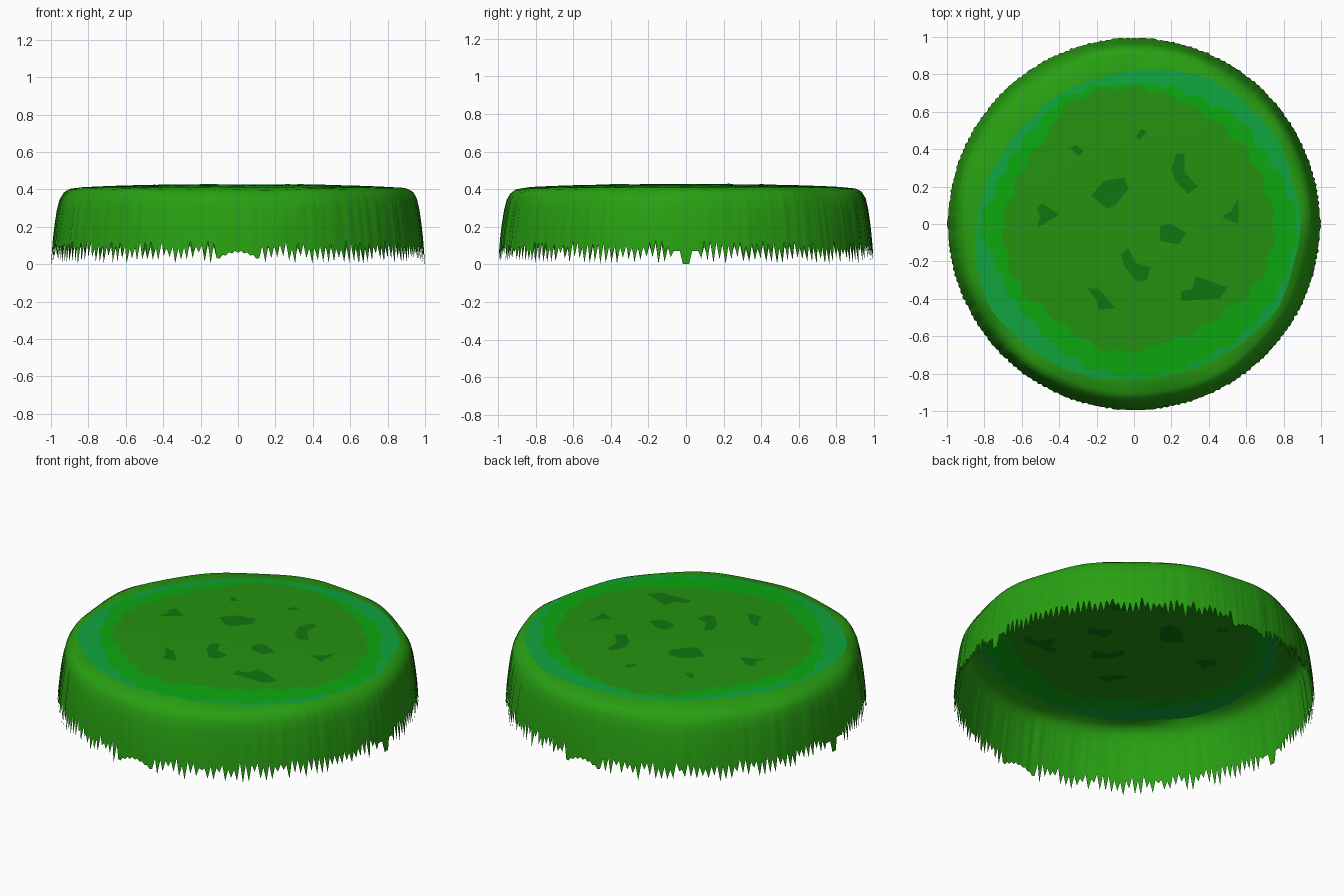
import bpy, bmesh, math, random

if "Cube" in bpy.data.objects:
    bpy.data.objects.remove(bpy.data.objects["Cube"])
random.seed(7)
N = 384  # segments around; two per blade of grass


def lin(c):
    c /= 255
    return c / 12.92 if c <= 0.04045 else ((c + 0.055) / 1.055) ** 2.4


def material(name, r, g, b):
    m = bpy.data.materials.new(name)
    m.diffuse_color = (lin(r), lin(g), lin(b), 1)
    m.use_nodes = True
    m.node_tree.nodes["Principled BSDF"].inputs["Base Color"].default_value = m.diffuse_color
    return m


def around(table, i, scallop=0.0, lobes=24):
    """Smoothly interpolated radius at segment i, with leafy scallops."""
    f = i / N * len(table)
    k = int(f)
    t = f - k
    t = t * t * (3 - 2 * t)
    r = table[k % len(table)] * (1 - t) + table[(k + 1) % len(table)] * t
    return r + scallop * (abs(math.sin(lobes / 2 * i / N * math.tau)) - 0.6)


def top_z(r):
    return 0.427 - 0.017 * (r / 0.86) ** 3


def band(name, rings, mat, cap=False):
    """Sheet joining rings of (radius, z) lists, inner to outer."""
    bm = bmesh.new()
    vs = []
    for ring in rings:
        vs.append([bm.verts.new((r * math.cos(i / N * math.tau), r * math.sin(i / N * math.tau), z))
                   for i, (r, z) in enumerate(ring)])
    for a, b in zip(vs, vs[1:]):
        for i in range(N):
            j = (i + 1) % N
            bm.faces.new((a[i], b[i], b[j], a[j]))
    if cap:
        c = bm.verts.new((0, 0, top_z(0)))
        for i in range(N):
            bm.faces.new((c, vs[0][i], vs[0][(i + 1) % N]))
    finish(name, bm, mat)


def finish(name, bm, mat):
    me = bpy.data.meshes.new(name)
    bm.to_mesh(me)
    bm.free()
    me.materials.append(mat)
    for p in me.polygons:
        p.use_smooth = True
    bpy.context.collection.objects.link(bpy.data.objects.new(name, me))


grass = material("grass", 40, 160, 18)
turf = material("turf", 36, 146, 16)
bright = material("bright_grass", 12, 168, 16)
teal = material("teal_grass", 16, 165, 62)
dark = material("dark_grass", 16, 118, 16)

# Radii of the colour borders, every 15 degrees from +x
inner = [.75, .73, .72, .70, .70, .71, .73, .74, .73, .66, .66, .67,
         .70, .70, .70, .66, .66, .69, .68, .65, .66, .67, .72, .75]
middle = [.87, .83, .79, .79, .76, .76, .74, .76, .77, .74, .74, .76,
          .82, .77, .76, .75, .78, .80, .82, .82, .81, .83, .84, .86]
outer = [.89, .88, .89, .88, .88, .85, .82, .80, .80, .79, .80, .82,
         .84, .87, .89, .87, .86, .85, .83, .83, .84, .86, .89, .88]
rin = [around(inner, i, 0.03, 26) for i in range(N)]
rmid = [max(around(middle, i, 0.03, 32), rin[i] + 0.01) for i in range(N)]
rout = [max(around(outer, i), rmid[i] + 0.003) for i in range(N)]


def on_top(radii):
    return [(r, top_z(r)) for r in radii]


# Flat top: turf centre, bright ring, teal ring
band("turf_top", [on_top([r * s for r in rin]) for s in (.3, .6, .85, 1)], turf, cap=True)
band("bright_ring", [on_top(rin), on_top(rmid)], bright)
band("teal_ring", [on_top(rmid), on_top(rout)], teal)

# Hanging skirt: rounded shoulder, ruffled wall and ragged blade tips
hem = []
for i in range(N):
    deg = (i / N * 360) % 180
    tip = random.uniform(0.005, 0.05) if random.random() < .6 else random.uniform(0.03, 0.08)
    z = tip if i % 2 else random.uniform(0.085, 0.13)
    d = abs(deg - 90)
    if d < 7:                      # broad tuft at front and back
        z = 0.02 + 0.045 * math.cos(d / 7 * math.pi / 2) + (0.012 if i % 2 else 0)
    d = min(deg, 180 - deg)
    if d < 4:                      # gap with a tab at the sides
        z = 0.005 if d < 1 else 0.075
    hem.append(z)

wobble = [0.006 * math.sin(5 * a) + 0.005 * math.sin(11 * a + 1)
          for a in (i / N * math.tau for i in range(N))]
ruffle = [random.uniform(-0.0035, 0.002) for _ in range(N)]
rings = [on_top(rout)]
for r, z, w, u in ((.905, .400, .5, 0), (.935, .380, 1, .2), (.955, .345, 1, .5),
                   (.968, .29, .7, 1), (.980, .21, .3, 1), (.988, .14, 0, 1)):
    rings.append([(r + u * ruffle[i] + w * 0.3 * wobble[i], z + w * wobble[i]) for i in range(N)])
rings.append([(min(1, 1.0 - 0.08 * hem[i] + ruffle[i] * .5), hem[i]) for i in range(N)])
rings[-1] = [(r, max(0, z - 0.004)) for r, z in rings[-1]]
band("grass_skirt", rings, grass)

# Dark patches scattered over the turf
patches = [
    [(-.34, .41), (-.31, .42), (-.27, .39), (-.30, .36)],
    [(.01, .47), (.04, .51), (.07, .49), (.03, .45)],
    [(.20, .30), (.23, .38), (.27, .37), (.27, .28), (.34, .20), (.29, .16), (.22, .23)],
    [(-.23, .15), (-.16, .23), (-.05, .25), (-.03, .19), (-.10, .10), (-.14, .08)],
    [(-.52, .08), (-.49, .11), (-.40, .05), (-.45, .02), (-.52, -.02), (-.50, .04)],
    [(.47, .04), (.52, .07), (.56, .14), (.56, .00), (.51, .02)],
    [(.14, -.01), (.20, .00), (.19, -.04), (.28, -.05), (.24, -.11), (.14, -.09)],
    [(-.07, -.16), (-.03, -.13), (.01, -.21), (.09, -.23), (.07, -.30), (.02, -.31), (-.05, -.23)],
    [(-.25, -.34), (-.19, -.35), (-.15, -.39), (-.10, -.45), (-.19, -.46), (-.20, -.41)],
    [(.33, -.28), (.37, -.29), (.39, -.35), (.50, -.34), (.46, -.40), (.25, -.41), (.25, -.36), (.31, -.35)],
]
for n, pts in enumerate(patches):
    bm = bmesh.new()
    up, low = ([bm.verts.new((x, y, top_z(math.hypot(x, y)) + h)) for x, y in pts]
               for h in (0.003, -0.003))
    bm.faces.new(up[::-1])
    bm.faces.new(low)
    bmesh.ops.triangulate(bm, faces=bm.faces[:])
    for f in bm.faces:             # face each sheet away from the turf
        f.normal_update()
        if (f.normal.z > 0) != (f.verts[0] in up):
            f.normal_flip()
    finish("dark_patch_%d" % (n + 1), bm, dark)
